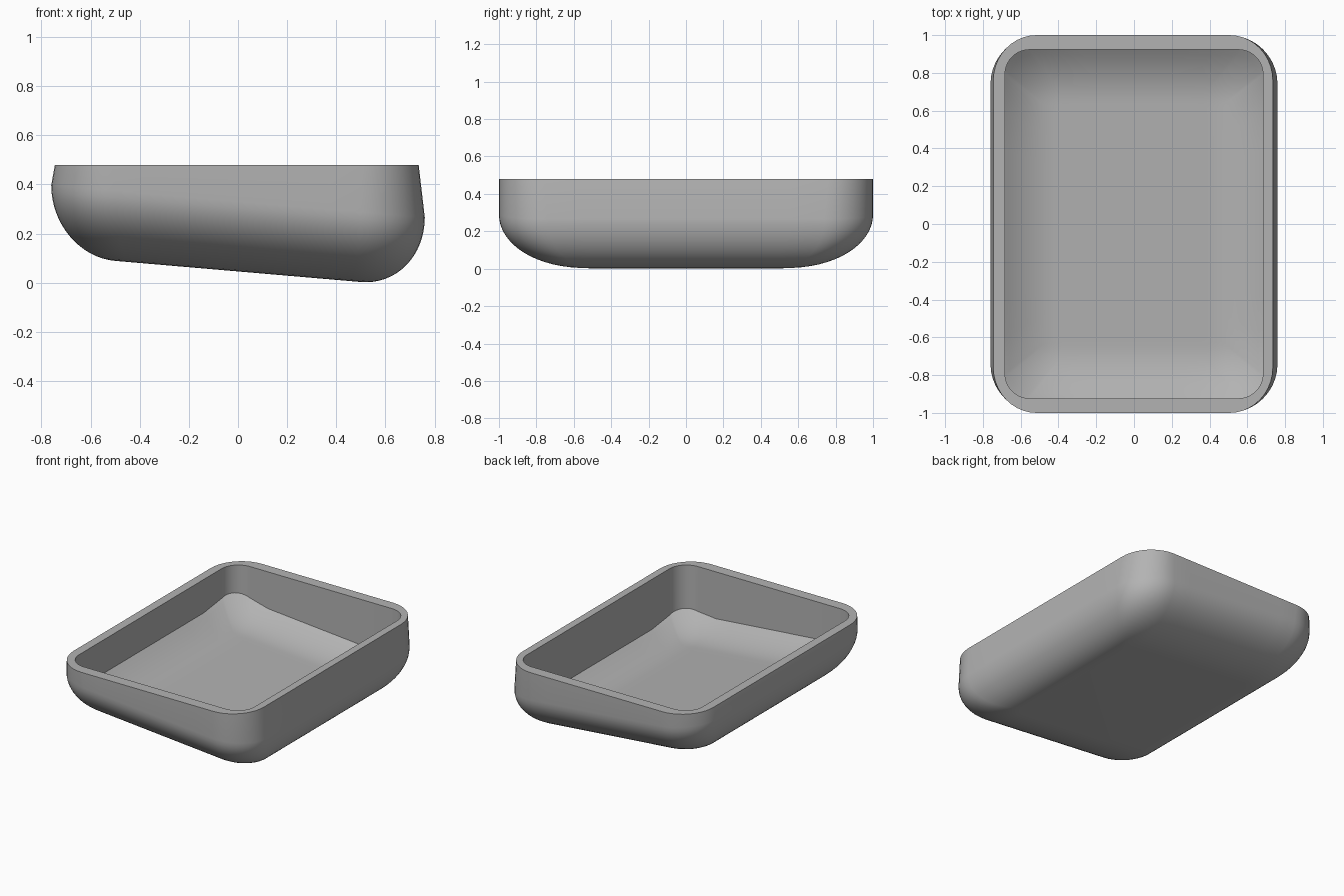
import bpy, bmesh
from math import sin, cos, pi, radians

if "Cube" in bpy.data.objects:
    bpy.data.objects.remove(bpy.data.objects["Cube"], do_unlink=True)

RIM_Z = 0.48
CORNER_STEPS = 10
SIDE_STEPS = 8


def base_z(x):
    """Sloping underside plane."""
    return 0.046 - 0.086 * x


def outline(hx, hy, rx, ry):
    """Rounded rectangle with subdivided sides, counter-clockwise."""
    arcs = []
    for q, (sx, sy) in enumerate([(1, 1), (-1, 1), (-1, -1), (1, -1)]):
        angles = [(q + i / CORNER_STEPS) * pi / 2 for i in range(CORNER_STEPS + 1)]
        arcs.append([(sx * (hx - rx) + rx * cos(a), sy * (hy - ry) + ry * sin(a))
                     for a in angles])
    points = []
    for q, arc in enumerate(arcs):
        points += arc
        (x0, y0), (x1, y1) = arc[-1], arcs[(q + 1) % 4][0]
        points += [(x0 + (x1 - x0) * i / SIDE_STEPS, y0 + (y1 - y0) * i / SIDE_STEPS)
                   for i in range(1, SIDE_STEPS)]
    return points


def lift(inset):
    """Upward curl of the floor close to a wall."""
    return 0.09 * max(0, 1 - inset / 0.28) ** 2


def floor_z(x, y):
    return base_z(x) + 0.05 + lift(0.683 - abs(x)) + lift(0.923 - abs(y))


rings = []

# Rounded underside, from the flat bottom out to the widest line
for i in range(17):
    t = pi / 2 * (1 - i / 16)
    c = cos(t)
    pts = outline(0.5 + 0.26 * c, 0.55 + 0.45 * c, 0.06 + 0.2 * c, 0.08 + 0.18 * c)
    rings.append([(x, y, base_z(x) + 0.285 * (1 - sin(t))) for x, y in pts])

# Tapered outer wall, flat rim and upright inner wall
rings.append([(x - 0.005, y, RIM_Z) for x, y in outline(0.74, 1.0, 0.23, 0.24)])
inner = outline(0.683, 0.923, 0.13, 0.13)
rings.append([(x, y, RIM_Z) for x, y in inner])
rings.append([(x, y, floor_z(x, y)) for x, y in inner])

# Dished floor
for i in range(1, 13):
    d = 0.32 * i / 12
    r = 0.13 - 0.07 * i / 12
    rings.append([(x, y, floor_z(x, y))
                  for x, y in outline(0.683 - d, 0.923 - d, r, r)])

# Skin the rings
bm = bmesh.new()
loops = [[bm.verts.new(p) for p in ring] for ring in rings]
n = len(loops[0])
for lower, upper in zip(loops, loops[1:]):
    for i in range(n):
        j = (i + 1) % n
        bm.faces.new((lower[i], lower[j], upper[j], upper[i]))
bm.faces.new(loops[0][::-1])
bm.faces.new(loops[-1])
bmesh.ops.recalc_face_normals(bm, faces=bm.faces)
mesh = bpy.data.meshes.new("tray")
bm.to_mesh(mesh)
bm.free()

# Single grey material
grey = bpy.data.materials.new("plain_grey")
grey.use_nodes = True
colour = (0.45, 0.45, 0.45, 1)
grey.diffuse_color = colour
grey.node_tree.nodes["Principled BSDF"].inputs["Base Color"].default_value = colour
mesh.materials.append(grey)

tray = bpy.data.objects.new("tray", mesh)
bpy.context.collection.objects.link(tray)
bpy.context.view_layer.objects.active = tray
tray.select_set(True)
bpy.ops.object.shade_smooth_by_angle(angle=radians(30))
